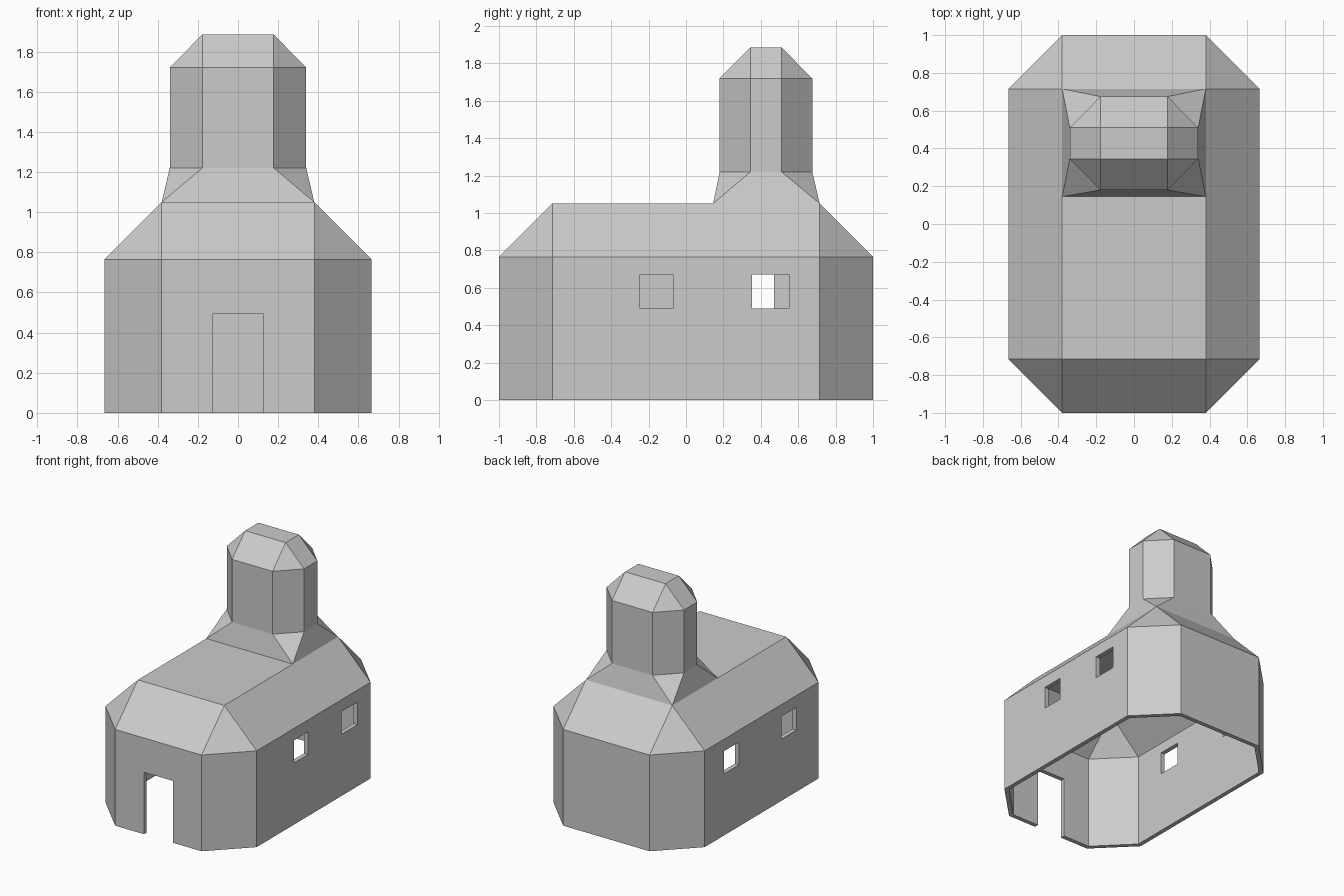
import bpy, bmesh

if "Cube" in bpy.data.objects:
    bpy.data.objects.remove(bpy.data.objects["Cube"])

bm = bmesh.new()


def ring(points, z):
    return [bm.verts.new((x, y, z)) for x, y in points]


def octagon(hx, hy, fx, fy, cy, z):
    """Chamfered rectangle: half sizes hx, hy and half flat widths fx, fy."""
    return ring([(fx, cy - hy), (hx, cy - fy), (hx, cy + fy), (fx, cy + hy),
                 (-fx, cy + hy), (-hx, cy + fy), (-hx, cy - fy), (-fx, cy - hy)], z)


def rectangle(hx, y0, y1, z):
    return ring([(hx, y0), (hx, y1), (-hx, y1), (-hx, y0)], z)


def walls(a, b):
    for i in range(8):
        j = (i + 1) % 8
        bm.faces.new((a[i], a[j], b[j], b[i]))


def hips(o, r, extra=None):
    """Sloped faces from an octagon up to a rectangle."""
    for i in range(4):
        bm.faces.new((o[2 * i], o[2 * i + 1], r[i]))
        mid = [extra[i]] if extra and i in extra else []
        bm.faces.new([o[2 * i + 1], o[(2 * i + 2) % 8], r[(i + 1) % 4]] + mid + [r[i]])


def flare(r, o):
    """Sloped faces from a rectangle up to an octagon."""
    for i in range(4):
        bm.faces.new((r[i], o[2 * i + 1], o[2 * i]))
        bm.faces.new((r[i], r[(i + 1) % 4], o[(2 * i + 2) % 8], o[2 * i + 1]))


# Hall walls and hipped roof
base = octagon(0.665, 1.0, 0.38, 0.715, 0, 0)
eaves = octagon(0.665, 1.0, 0.38, 0.715, 0, 0.765)
roof = rectangle(0.38, -0.715, 0.715, 1.05)
right, left = ring([(0.38, 0.145), (-0.38, 0.145)], 1.05)
walls(base, eaves)
hips(eaves, roof, {0: right, 2: left})
bm.faces.new((roof[0], right, left, roof[3]))

# Tower with flared foot and chamfered cap
foot = octagon(0.34, 0.2475, 0.178, 0.083, 0.4275, 1.22)
top = octagon(0.34, 0.2475, 0.178, 0.083, 0.4275, 1.72)
cap = rectangle(0.178, 0.3445, 0.5105, 1.885)
flare([right, roof[1], roof[2], left], foot)
walls(foot, top)
hips(top, cap)
bm.faces.new(cap)

mesh = bpy.data.meshes.new("building_shell")
bm.to_mesh(mesh)
bm.free()
shell = bpy.data.objects.new("building_shell", mesh)
bpy.context.collection.objects.link(shell)

# Wall thickness
solid = shell.modifiers.new("thickness", 'SOLIDIFY')
solid.thickness = 0.035
solid.offset = -1
solid.use_even_offset = True


def opening(name, x0, x1, y0, y1, z0, z1):
    bpy.ops.mesh.primitive_cube_add(
        size=1, location=((x0 + x1) / 2, (y0 + y1) / 2, (z0 + z1) / 2))
    cutter = bpy.context.object
    cutter.name = name
    cutter.scale = (x1 - x0, y1 - y0, z1 - z0)
    cutter.hide_render = True
    cutter.display_type = 'WIRE'
    cut = shell.modifiers.new(name, 'BOOLEAN')
    cut.operation = 'DIFFERENCE'
    cut.solver = 'EXACT'
    cut.object = cutter


# Doorway and windows
opening("doorway_cutter", -0.127, 0.127, -1.1, -0.9, -0.1, 0.492)
for n, (side, y0, y1) in enumerate([(1, -0.245, -0.07), (1, 0.353, 0.55),
                                    (-1, 0.285, 0.47), (-1, -0.435, -0.247)]):
    xs = sorted((side * 0.55, side * 0.8))
    opening(f"window_cutter_{n + 1}", *xs, y0, y1, 0.49, 0.67)
